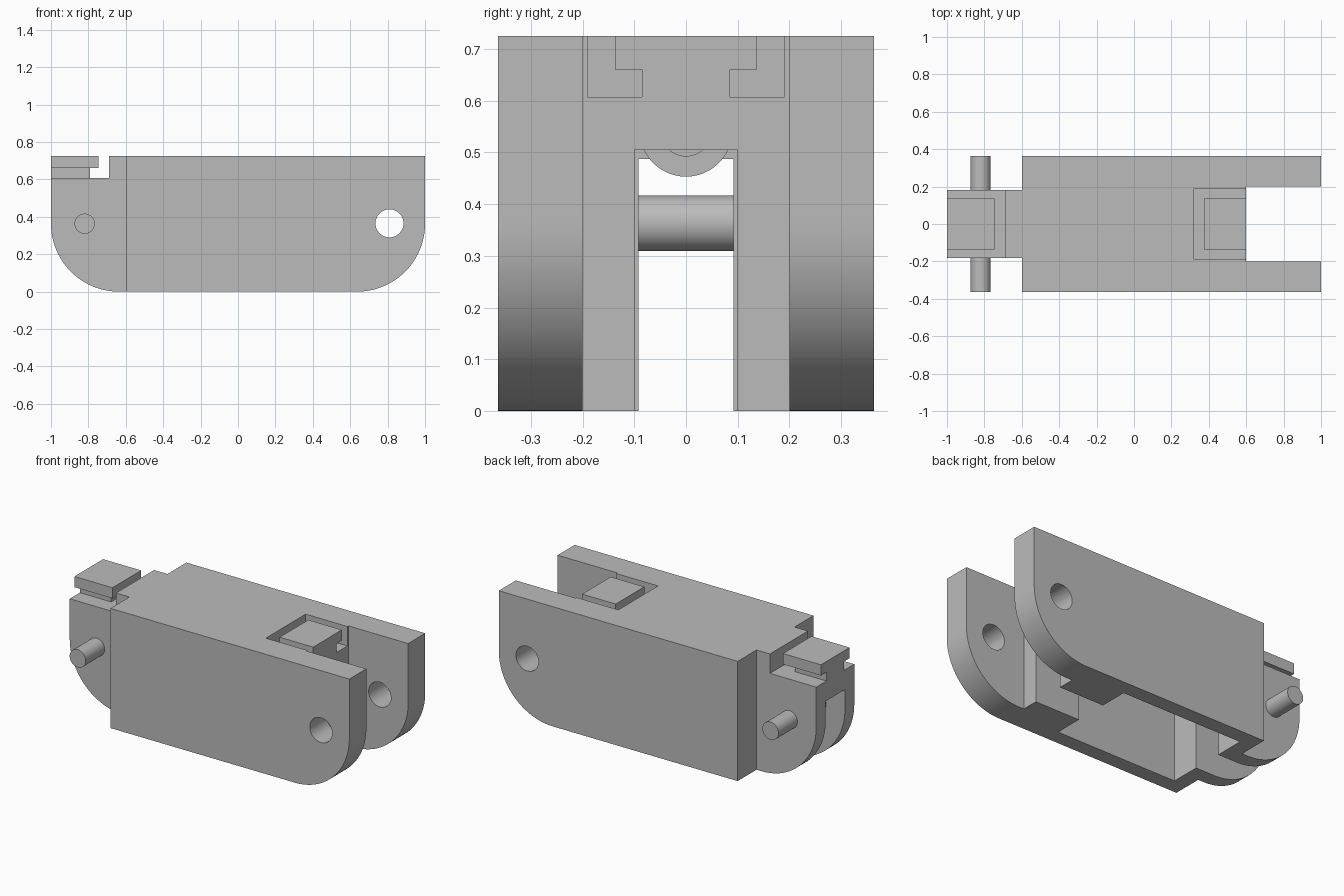
import bpy, math

if "Cube" in bpy.data.objects:
    bpy.data.objects.remove(bpy.data.objects["Cube"], do_unlink=True)

grey = bpy.data.materials.new("plain grey")
grey.use_nodes = True
grey.diffuse_color = (0.5, 0.5, 0.5, 1)
grey.node_tree.nodes["Principled BSDF"].inputs["Base Color"].default_value = (0.5, 0.5, 0.5, 1)

HEIGHT, HALF_W, R = 0.725, 0.363, 0.363


def prism(name, profile, y0, y1):
    """Extrude an x-z outline (counter-clockwise from the front) along y."""
    n = len(profile)
    verts = [(x, y, z) for y in (y0, y1) for x, z in profile]
    faces = [list(range(n)), list(range(2 * n - 1, n - 1, -1))]
    faces += [[i, i + n, (i + 1) % n + n, (i + 1) % n] for i in range(n)]
    mesh = bpy.data.meshes.new(name)
    mesh.from_pydata(verts, [], faces)
    mesh.materials.append(grey)
    obj = bpy.data.objects.new(name, mesh)
    bpy.context.collection.objects.link(obj)
    return obj


def box(name, x0, x1, half_y, z0, z1):
    return prism(name, [(x0, z0), (x1, z0), (x1, z1), (x0, z1)], -half_y, half_y)


def rod(name, radius, length, centre, axis):
    rot = (math.pi / 2, 0, 0) if axis == "y" else (0, math.pi / 2, 0)
    bpy.ops.mesh.primitive_cylinder_add(vertices=48, radius=radius, depth=length,
                                        location=centre, rotation=rot)
    obj = bpy.context.object
    obj.name = name
    obj.data.materials.append(grey)
    return obj


def activate(obj):
    bpy.ops.object.select_all(action="DESELECT")
    obj.select_set(True)
    bpy.context.view_layer.objects.active = obj


def combine(target, tool, operation="DIFFERENCE"):
    activate(target)
    mod = target.modifiers.new(operation, "BOOLEAN")
    mod.operation, mod.solver, mod.object = operation, "EXACT", tool
    bpy.ops.object.modifier_apply(modifier=mod.name)
    bpy.data.objects.remove(tool, do_unlink=True)


def arc(cx, start):
    """Quarter circle of the rounded lower corners."""
    return [(cx + R * math.cos(start + i * math.pi / 48),
             R + R * math.sin(start + i * math.pi / 48)) for i in range(25)]


# Main block with rounded fork end, and the narrower stepped tongue
body = prism("link_body", [(-0.6, 0)] + arc(1 - R, -math.pi / 2)
             + [(1, HEIGHT), (-0.6, HEIGHT)], -HALF_W, HALF_W)
tongue = prism("tongue", arc(R - 1, math.pi)
               + [(-0.56, 0), (-0.56, HEIGHT), (-0.69, HEIGHT), (-0.69, 0.607), (-1, 0.607)],
               -0.182, 0.182)
combine(body, tongue, "UNION")

# Openings: fork gap, top pocket, hinge holes, hollow underside and its channels
combine(body, box("fork_gap", 0.6, 1.2, 0.2, -0.2, 1))
combine(body, box("top_pocket", 0.32, 0.7, 0.19, 0.607, 1))
combine(body, rod("hinge_hole", 0.075, 1, (0.81, 0, 0.365), "y"))
combine(body, box("underside_cavity", -0.51, 0.30, 0.272, -0.2, 0.635))
combine(body, box("fork_channel", 0.2, 0.7, 0.1, -0.2, 0.505))
combine(body, box("tongue_channel", -1.2, -0.45, 0.092, -0.2, 0.487))

# T-shaped catches on the tongue and in the pocket
catches = []
for name, cap, stem in (("tongue_catch", (-1, -0.745), (-1, -0.79)),
                        ("pocket_catch", (0.375, 0.6), (0.42, 0.6))):
    catches.append(box(name + "_stem", *stem, 0.085, 0.607, 0.66))
    catches.append(box(name + "_cap", *cap, 0.137, 0.66, HEIGHT))

# Hinge pin through the tongue
pin = rod("hinge_pin", 0.054, 2 * HALF_W, (-0.82, 0, 0.363), "y")

# Inner tube under the ceiling
tube = rod("inner_tube", 0.09, 0.41, (-0.305, 0, 0.543), "x")
combine(tube, rod("tube_bore", 0.05, 0.4, (-0.25, 0, 0.543), "x"))

for obj in [body, pin, tube]:
    activate(obj)
    bpy.ops.object.shade_smooth_by_angle(angle=math.radians(30))
